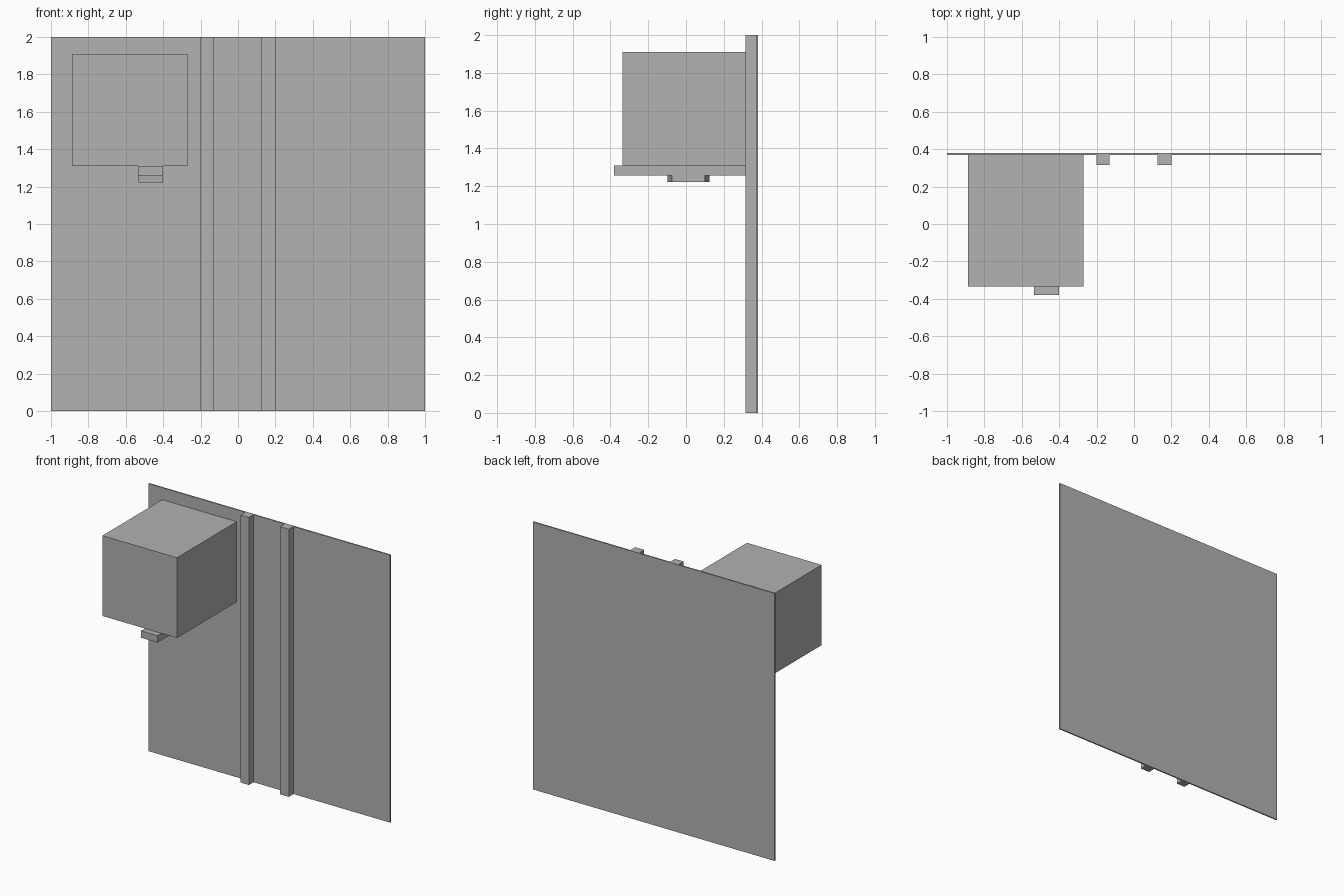
import bpy

cube = bpy.data.objects.get("Cube")
if cube:
    bpy.data.objects.remove(cube, do_unlink=True)

# One plain grey for everything
grey = bpy.data.materials.new("plain grey")
grey.use_nodes = True
colour = (0.445, 0.445, 0.445, 1)
grey.diffuse_color = colour
grey.node_tree.nodes["Principled BSDF"].inputs["Base Color"].default_value = colour


def prism(name, outline, z0, z1):
    """Extrude a counter-clockwise plan outline from z0 to z1."""
    n = len(outline)
    verts = [(x, y, z) for z in (z0, z1) for x, y in outline]
    sides = [(i, (i + 1) % n, (i + 1) % n + n, i + n) for i in range(n)]
    caps = [tuple(reversed(range(n))), tuple(range(n, 2 * n))]
    mesh = bpy.data.meshes.new(name)
    mesh.from_pydata(verts, [], sides + caps)
    mesh.materials.append(grey)
    obj = bpy.data.objects.new(name, mesh)
    bpy.context.collection.objects.link(obj)
    return obj


def box(name, x0, x1, y0, y1, z0, z1):
    return prism(name, [(x0, y0), (x1, y0), (x1, y1), (x0, y1)], z0, z1)


# Thin wall and its two full-height rails
WALL = 0.37
box("wall_panel", -1, 1, WALL, 0.38, 0, 2)
box("right_rail", -0.2, -0.13, 0.315, WALL, 0, 2)
box("left_rail", 0.125, 0.2, 0.315, WALL, 0, 2)

# Cabinet carried on a single arm
box("cabinet", -0.887, -0.27, -0.335, WALL, 1.31, 1.91)
box("support_arm", -0.535, -0.4, -0.38, WALL, 1.258, 1.31)

# Tapered block below the arm
prism("arm_block", [(-0.535, -0.097), (-0.4, -0.075), (-0.4, 0.1), (-0.535, 0.125)],
      1.222, 1.258)
